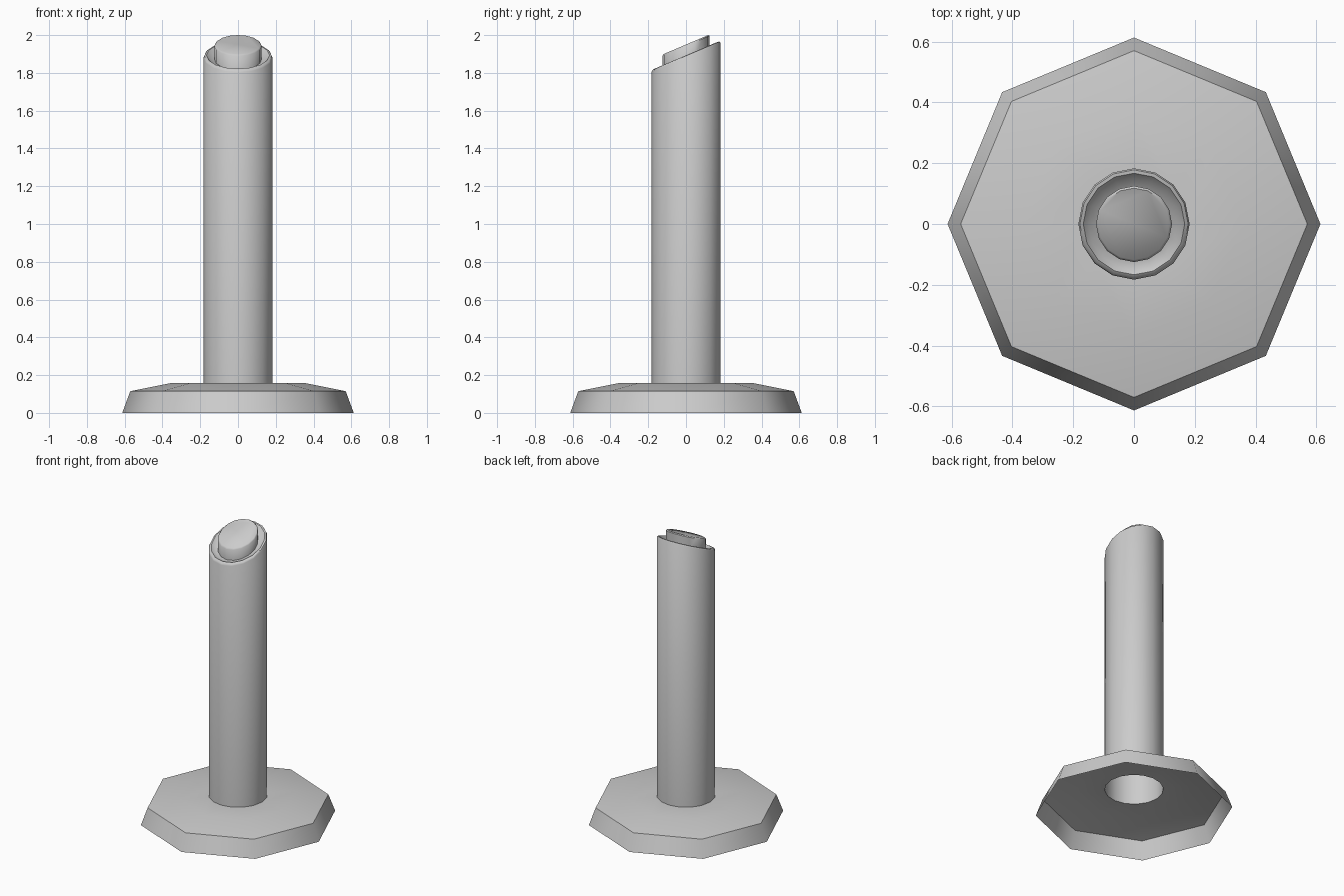
import bpy, bmesh, math

if "Cube" in bpy.data.objects:
    bpy.data.objects.remove(bpy.data.objects["Cube"])

POLE_SIDES = 16
SLOPE = 0.425          # slant of the pole's top, rising toward the back
TOP = 1.893            # height of the slanted plane at the axis


def ring(bm, n, r, z, slope=0.0):
    """One n-sided loop, optionally sheared along y."""
    pts = []
    for i in range(n):
        a = 2 * math.pi * i / n
        x, y = r * math.cos(a), r * math.sin(a)
        pts.append(bm.verts.new((x, y, z + slope * y)))
    return pts


def skin(bm, lower, upper):
    n = len(lower)
    for i in range(n):
        j = (i + 1) % n
        bm.faces.new((lower[i], lower[j], upper[j], upper[i]))


def finish(bm, name, angle):
    me = bpy.data.meshes.new(name)
    bm.to_mesh(me)
    bm.free()
    ob = bpy.data.objects.new(name, me)
    bpy.context.collection.objects.link(ob)
    bpy.ops.object.select_all(action='DESELECT')
    ob.select_set(True)
    bpy.context.view_layer.objects.active = ob
    bpy.ops.object.shade_smooth_by_angle(angle=math.radians(angle))
    return ob


# Octagonal base: open underneath, with a hole where the pole meets it
bm = bmesh.new()
loops = [ring(bm, 8, r, z) for r, z in ((0.613, 0), (0.57, 0.115), (0.36, 0.157))]
for a, b in zip(loops, loops[1:]):
    skin(bm, a, b)
outer = loops[-1]
hole = ring(bm, POLE_SIDES, 0.183, 0.157)
for i in range(8):
    k = 2 * i
    bm.faces.new((outer[i], outer[(i + 1) % 8],
                  hole[(k + 2) % POLE_SIDES], hole[k + 1], hole[k]))
finish(bm, "base", 50)

# Hollow pole with a slanted, chamfered rim sloping into a groove
bm = bmesh.new()
loops = [ring(bm, POLE_SIDES, 0.183, 0.157)]
for r, dz in ((0.183, -0.012), (0.178, -0.003), (0.167, 0.0),
              (0.150, -0.015), (0.125, -0.022)):
    loops.append(ring(bm, POLE_SIDES, r, TOP + dz, SLOPE))
for a, b in zip(loops, loops[1:]):
    skin(bm, a, b)
finish(bm, "pole", 40)

# Slanted push button rising out of the groove
bm = bmesh.new()
loops = [ring(bm, POLE_SIDES, r, TOP + dz, SLOPE)
         for r, dz in ((0.125, -0.022), (0.125, 0.050), (0.118, 0.057))]
for a, b in zip(loops, loops[1:]):
    skin(bm, a, b)
bm.faces.new(loops[-1])
finish(bm, "button", 50)
